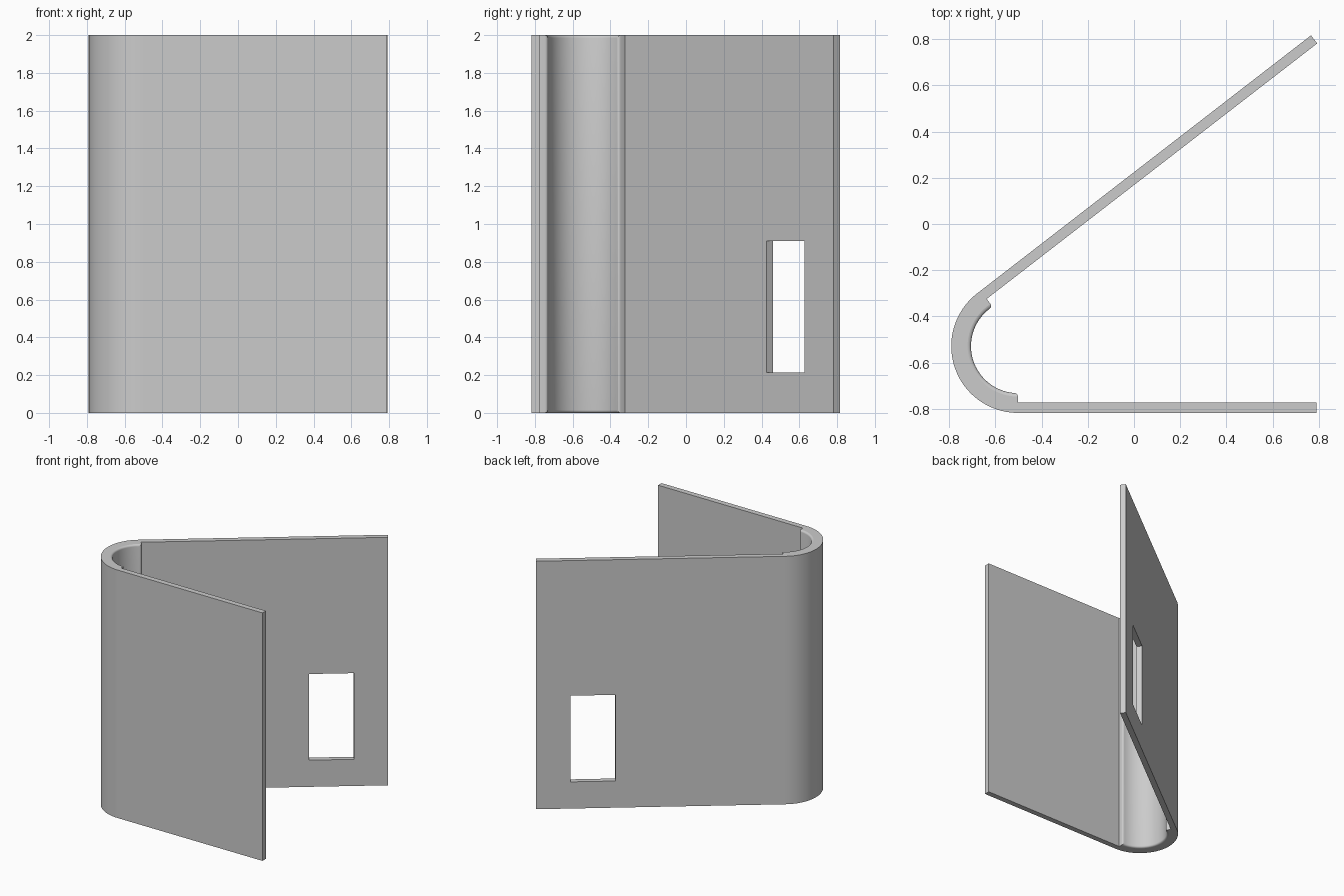
import bpy, bmesh, math
from mathutils import Vector, Matrix

HEIGHT = 2.0
CENTRE = Vector((-0.502, -0.5285))          # axis of the rounded spine
R_OUT, R_IN, R_WALL = 0.2885, 0.203, 0.2445  # outer, thick lining, thin wall
TILT = math.radians(37.7)                    # slope of the back wall
WALL_LEN, LIP, STEPS = 1.825, 0.018, 40

along = Vector((math.cos(TILT), math.sin(TILT)))
normal = Vector((-along.y, along.x))
A_FRONT, A_BACK = math.radians(270), TILT + math.pi / 2

cube = bpy.data.objects.get("Cube")
if cube:
    bpy.data.objects.remove(cube)

grey = bpy.data.materials.new("plain grey")
grey.use_nodes = True
colour = (0.6, 0.6, 0.6, 1)
grey.diffuse_color = colour
grey.node_tree.nodes["Principled BSDF"].inputs["Base Color"].default_value = colour


def arc(radius, start, end):
    angles = [start + (end - start) * i / STEPS for i in range(STEPS + 1)]
    return [CENTRE + radius * Vector((math.cos(a), math.sin(a))) for a in angles]


def back_point(radius, t):
    return CENTRE + radius * normal + t * along


def new_object(name, bm):
    bmesh.ops.recalc_face_normals(bm, faces=bm.faces)
    mesh = bpy.data.meshes.new(name)
    bm.to_mesh(mesh)
    bm.free()
    mesh.materials.append(grey)
    obj = bpy.data.objects.new(name, mesh)
    bpy.context.collection.objects.link(obj)
    return obj


# Folded panel outline: outer face, back wall end, lining, front wall end
outline = arc(R_OUT, A_FRONT, A_BACK)
outline += [back_point(R_OUT, WALL_LEN), back_point(R_WALL, WALL_LEN),
            back_point(R_WALL, LIP), back_point(R_IN, LIP)]
lining_start = len(outline) - 1
outline += arc(R_IN, A_BACK, A_FRONT)
lining_end = len(outline) - 1
outline += [CENTRE + Vector((0, -R_WALL)),
            Vector((0.79, CENTRE.y - R_WALL)), Vector((0.79, CENTRE.y - R_OUT))]

bm = bmesh.new()
low = [bm.verts.new((p.x, p.y, 0)) for p in outline]
high = [bm.verts.new((p.x, p.y, HEIGHT)) for p in outline]
bm.faces.new(low)
bm.faces.new(high)
sides = []
for i in range(len(outline)):
    j = (i + 1) % len(outline)
    sides.append(bm.faces.new((low[i], low[j], high[j], high[i])))
bmesh.ops.recalc_face_normals(bm, faces=bm.faces)

# Round the border of the thick lining
lining = set(sides[lining_start:lining_end])
border = [e for e in bm.edges if sum(f in lining for f in e.link_faces) == 1]
bmesh.ops.bevel(bm, geom=border, offset=0.015, segments=4, profile=0.5,
                affect='EDGES', clamp_overlap=False)

# Smooth the curved strips, keep the large flats and hard corners crisp
for f in bm.faces:
    f.smooth = len(f.verts) <= 4 and f.calc_area() < 0.2
for e in bm.edges:
    e.smooth = e.calc_face_angle(0) < math.radians(30)
panel = new_object("folded_panel", bm)

# Rectangular window cut square through the back wall
bm = bmesh.new()
bmesh.ops.create_cube(bm, size=1)
bmesh.ops.scale(bm, vec=(0.33, 0.3, 0.695), verts=bm.verts)
cutter = new_object("window_cutter", bm)
spot = back_point(R_WALL, 1.41)
cutter.matrix_world = Matrix.Translation((spot.x, spot.y, 0.5625)) @ Matrix.Rotation(TILT, 4, 'Z')
cutter.hide_render = True
cutter.hide_viewport = True
cutter.display_type = 'WIRE'

window = panel.modifiers.new("window", 'BOOLEAN')
window.operation = 'DIFFERENCE'
window.solver = 'EXACT'
window.object = cutter
